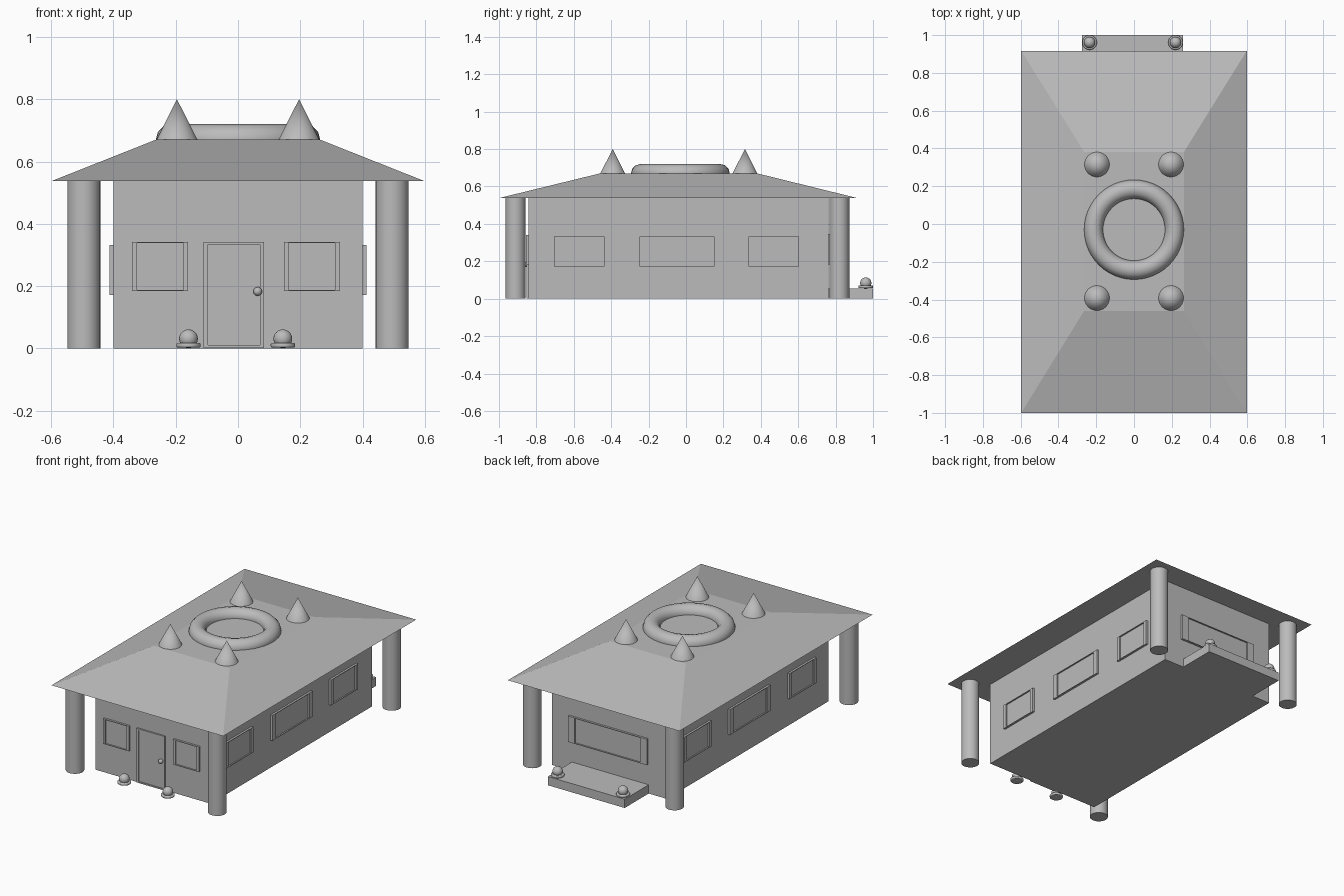
import bpy
import bmesh
from math import radians
from mathutils import Matrix

cube = bpy.data.objects.get("Cube")
if cube:
    bpy.data.objects.remove(cube, do_unlink=True)

# One plain colour for the whole building
GREY = (0.5, 0.5, 0.5, 1)
stone = bpy.data.materials.new("plain_grey")
stone.use_nodes = True
stone.diffuse_color = GREY
stone.node_tree.nodes["Principled BSDF"].inputs["Base Color"].default_value = GREY


def finish(bm, name, smooth=False):
    mesh = bpy.data.meshes.new(name)
    bm.to_mesh(mesh)
    bm.free()
    mesh.materials.append(stone)
    obj = bpy.data.objects.new(name, mesh)
    bpy.context.collection.objects.link(obj)
    if smooth:
        bpy.ops.object.select_all(action='DESELECT')
        obj.select_set(True)
        bpy.context.view_layer.objects.active = obj
        bpy.ops.object.shade_smooth_by_angle(angle=radians(40))
    return obj


def box_mesh(low, high):
    bm = bmesh.new()
    bmesh.ops.create_cube(bm, size=1)
    for v in bm.verts:
        v.co = [high[i] if v.co[i] > 0 else low[i] for i in range(3)]
    return bm


def cone(name, x, y, z0, z1, r0, r1):
    bm = bmesh.new()
    bmesh.ops.create_cone(bm, cap_ends=True, segments=32, radius1=r0, radius2=r1,
                          depth=z1 - z0, matrix=Matrix.Translation((x, y, (z0 + z1) / 2)))
    return finish(bm, name, True)


def ball(name, x, y, z, r):
    bm = bmesh.new()
    bmesh.ops.create_uvsphere(bm, u_segments=24, v_segments=16, radius=r,
                              matrix=Matrix.Translation((x, y, z)))
    return finish(bm, name, True)


def framed_panel(name, centre, width, z0, z1, angle, depth, recess, sx, sz):
    """Box on a wall whose outer face is inset and pushed back."""
    mid = (z0 + z1) / 2
    half = (z1 - z0) / 2
    bm = box_mesh((-width / 2, -depth, -half), (width / 2, depth, half))
    bm.normal_update()
    face = min(bm.faces, key=lambda f: f.calc_center_median().y)
    bmesh.ops.inset_region(bm, faces=[face], thickness=0.003)
    for v in face.verts:
        v.co.x = width / 2 * sx * (1 if v.co.x > 0 else -1)
        v.co.z = half * sz * (1 if v.co.z > 0 else -1)
    inner = bmesh.ops.extrude_face_region(bm, geom=[face])["geom"]
    for v in [g for g in inner if isinstance(g, bmesh.types.BMVert)]:
        v.co.y += recess
    bmesh.ops.delete(bm, geom=[face], context='FACES_ONLY')
    bm.transform(Matrix.Translation((*centre, mid)) @ Matrix.Rotation(radians(angle), 4, 'Z'))
    bmesh.ops.recalc_face_normals(bm, faces=bm.faces[:])
    finish(bm, name)


def lamp(name, x, y, z):
    base = cone(name + "_base", x, y, z + 0.003, z + 0.018, 0.039, 0.039)
    bevel = base.modifiers.new("rounded_rim", 'BEVEL')
    bevel.width = 0.005
    bevel.segments = 3
    ball(name + "_dome", x, y, z + 0.031, 0.03)


# Walls and back step
WALL, FRONT, BACK = 0.40, -0.842, 0.762
finish(box_mesh((-WALL, FRONT, 0), (WALL, BACK, 0.54)), "walls")
finish(box_mesh((-0.274, BACK - 0.02, 0), (0.26, 1.0, 0.055)), "back_step")

# Hipped roof with a flat top
roof = box_mesh((-0.597, -1.0, 0.538), (0.597, 0.917, 0.67))
for v in roof.verts:
    if v.co.z > 0.6:
        v.co.x = 0.264 if v.co.x > 0 else -0.264
        v.co.y = 0.381 if v.co.y > 0 else -0.46
finish(roof, "roof")

# Corner columns and roof spikes
for side, sx in (("left", 1), ("right", -1)):
    for end, col_y, spike_y in (("front", -0.912, -0.392), ("back", 0.82, 0.315)):
        cone(f"{end}_{side}_column", sx * 0.495, col_y, 0, 0.54, 0.053, 0.053)
        cone(f"{end}_{side}_spike", sx * 0.196, spike_y, 0.67, 0.8, 0.066, 0)

# Ring on the flat of the roof
bpy.ops.mesh.primitive_torus_add(location=(0, -0.03, 0.67), major_radius=0.214,
                                 minor_radius=0.05, major_segments=48, minor_segments=12)
ring = bpy.context.object
ring.name = "roof_ring"
ring.data.materials.append(stone)
bpy.ops.object.shade_smooth_by_angle(angle=radians(40))

# Windows on the front, the back and both long sides
for name, x in (("right", -0.25), ("left", 0.237)):
    framed_panel(f"front_{name}_window", (x, FRONT), 0.18, 0.184, 0.342, 0, 0.013, 0.008, 0.83, 0.95)
framed_panel("back_window", (0.004, BACK), 0.548, 0.182, 0.345, 180, 0.013, 0.008, 0.83, 0.95)
for name, y, width in (("front", -0.571, 0.268), ("middle", -0.048, 0.402), ("back", 0.469, 0.268)):
    for side, sx in (("left", 1), ("right", -1)):
        framed_panel(f"{side}_{name}_window", (sx * WALL, y), width, 0.172, 0.332,
                     90 * sx, 0.013, 0.008, 0.83, 0.95)

# Front door and its knob
framed_panel("door", (-0.013, FRONT), 0.194, 0.002, 0.342, 0, 0.01, 0.005, 0.86, 0.95)
ball("door_knob", 0.063, FRONT - 0.016, 0.183, 0.014)

# Lamps beside the door and on the back step
lamp("front_right_lamp", -0.159, -0.902, 0)
lamp("front_left_lamp", 0.144, -0.902, 0)
lamp("back_right_lamp", -0.235, 0.961, 0.053)
lamp("back_left_lamp", 0.22, 0.961, 0.053)
